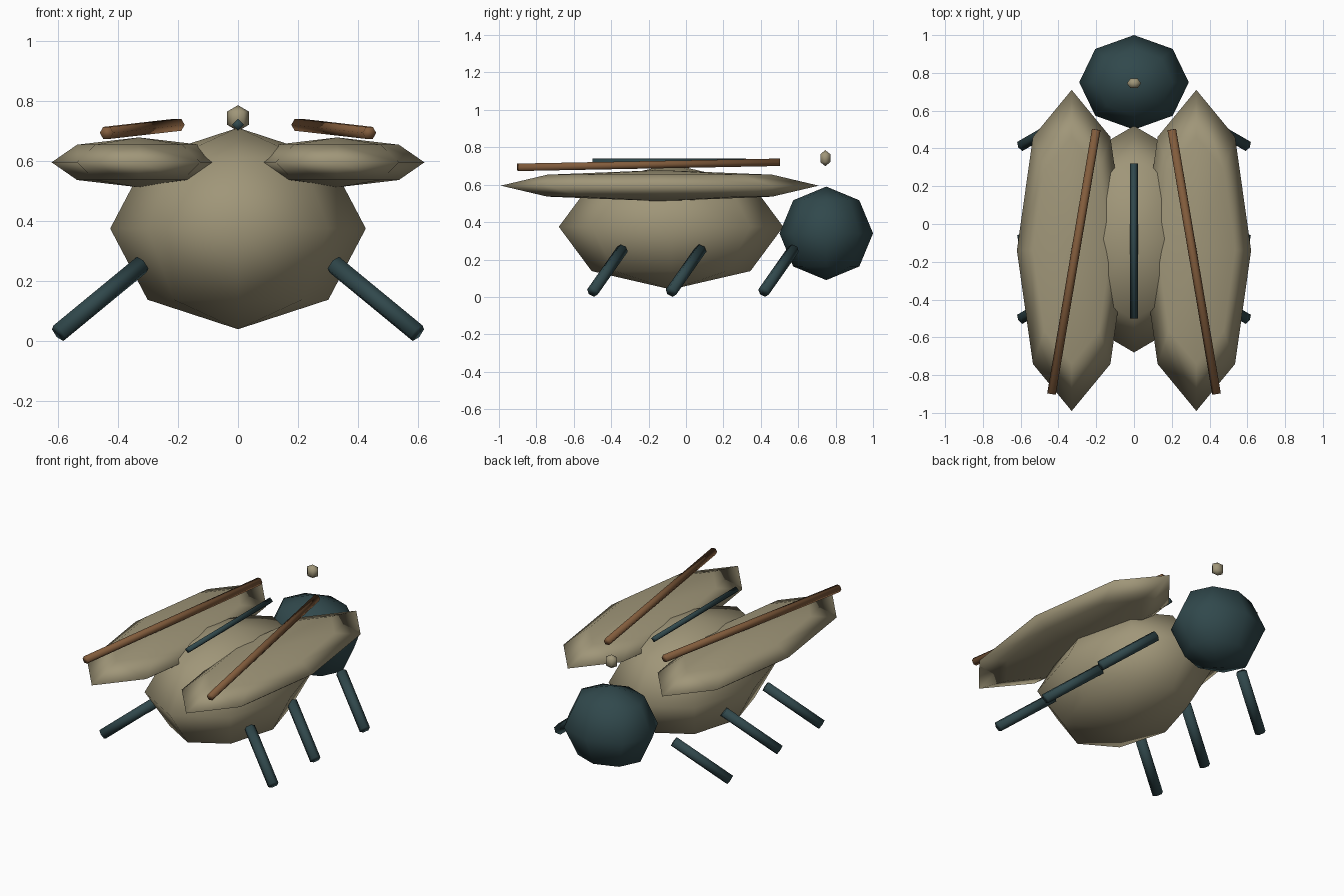
import bpy, bmesh
from math import radians
from mathutils import Vector, Matrix

cube = bpy.data.objects.get("Cube")
if cube:
    bpy.data.objects.remove(cube, do_unlink=True)


def material(name, rgb):
    mat = bpy.data.materials.new(name)
    mat.use_nodes = True
    mat.diffuse_color = (*rgb, 1)
    mat.node_tree.nodes["Principled BSDF"].inputs["Base Color"].default_value = (*rgb, 1)
    return mat


tan = material("tan", (0.35, 0.305, 0.19))
teal = material("dark teal", (0.03, 0.065, 0.072))
brown = material("brown", (0.223, 0.107, 0.045))


def finish(name, bm, mat):
    mesh = bpy.data.meshes.new(name)
    for face in bm.faces:
        face.smooth = True
    bm.to_mesh(mesh)
    bm.free()
    mesh.materials.append(mat)
    obj = bpy.data.objects.new(name, mesh)
    bpy.context.collection.objects.link(obj)
    return obj


def ellipsoid(name, center, radii, mat, segments=8, rings=4, turn=0):
    bm = bmesh.new()
    bmesh.ops.create_uvsphere(bm, u_segments=segments, v_segments=rings, radius=1)
    place = Matrix.Translation(center) @ Matrix.Diagonal((*radii, 1))
    bm.transform(place @ Matrix.Rotation(radians(turn), 4, 'Z'))
    return finish(name, bm, mat)


def rod(name, start, end, radius, mat, sides=6, turn=0):
    start, end = Vector(start), Vector(end)
    axis = end - start
    bm = bmesh.new()
    bmesh.ops.create_cone(bm, cap_ends=True, segments=sides, radius1=radius,
                          radius2=radius, depth=axis.length)
    aim = axis.to_track_quat('Z', 'Y').to_matrix().to_4x4()
    bm.transform(Matrix.Translation((start + end) / 2) @ aim
                 @ Matrix.Rotation(radians(turn), 4, 'Z'))
    return finish(name, bm, mat)


# Body, head and the small bead floating above the head
ellipsoid("body", (0, -0.08, 0.375), (0.425, 0.6, 0.335), tan)
ellipsoid("head", (0, 0.75, 0.34), (0.29, 0.25, 0.25), teal)
ellipsoid("bead", (0, 0.745, 0.742), (0.043, 0.035, 0.043), tan, 6, 3, 90)

# Seam along the back
rod("back_seam", (0, -0.5, 0.72), (0, 0.32, 0.72), 0.02, teal, sides=4)

# Wing cases, their stripes and the legs, on both sides
for side, s in (("left", 1), ("right", -1)):
    ellipsoid(side + "_wing_case", (s * 0.33, -0.14, 0.595), (0.29, 0.85, 0.083), tan)
    rod(side + "_wing_stripe", (s * 0.437, -0.9, 0.693), (s * 0.2, 0.5, 0.72),
        0.023, brown, turn=90)
    for place, y in (("front", 0.495), ("middle", 0), ("rear", -0.42)):
        rod(f"{side}_{place}_leg", (s * 0.32, y + 0.08, 0.255),
            (s * 0.597, y - 0.08, 0.027), 0.032, teal)
